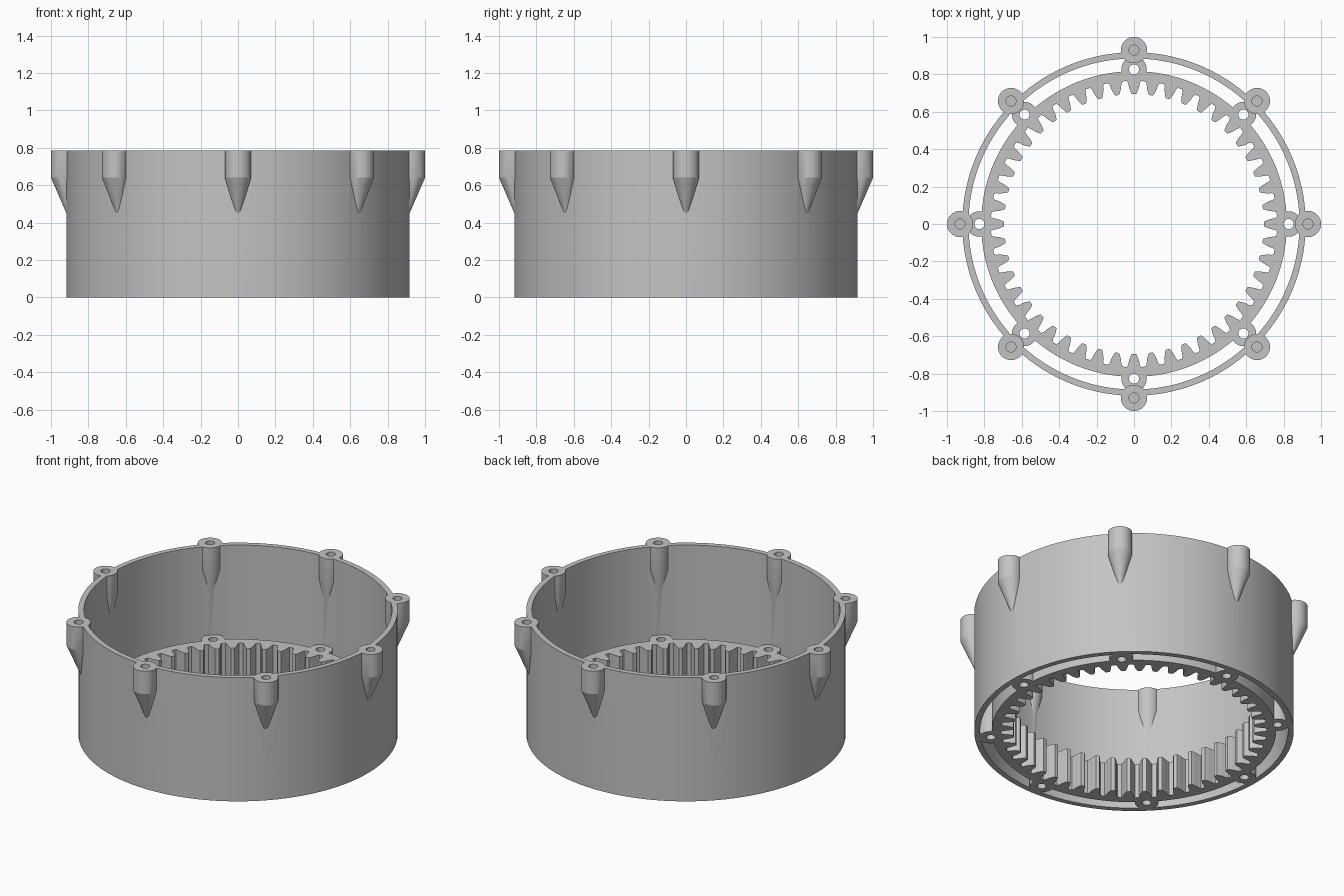
import bpy, bmesh, math
from math import sin, cos, tau

cube = bpy.data.objects.get("Cube")
if cube:
    bpy.data.objects.remove(cube, do_unlink=True)

HEIGHT, GEAR_HEIGHT = 0.785, 0.22
SHELL_OUT, SHELL_IN = 0.918, 0.885
BOSS_R, BOSS_AT, HOLE_R = 0.07, 0.93, 0.027
GEAR_OUT, LUG_AT = 0.817, 0.827
TEETH = 48

grey = bpy.data.materials.new("plain grey")
grey.use_nodes = True
grey.diffuse_color = (0.55, 0.55, 0.55, 1)
grey.node_tree.nodes["Principled BSDF"].inputs["Base Color"].default_value = grey.diffuse_color


def finish(name, bm):
    bmesh.ops.recalc_face_normals(bm, faces=bm.faces)
    mesh = bpy.data.meshes.new(name)
    bm.to_mesh(mesh)
    bm.free()
    mesh.materials.append(grey)
    ob = bpy.data.objects.new(name, mesh)
    bpy.context.collection.objects.link(ob)
    return ob


def ring(name, inner, outer_r, z0, z1):
    """Upright ring; inner is a list of (radius, angle)."""
    bm = bmesh.new()
    loops = []
    for z in (z0, z1):
        for radii in ([r for r, a in inner], [outer_r] * len(inner)):
            loops.append([bm.verts.new((r * cos(a), r * sin(a), z))
                          for r, (_, a) in zip(radii, inner)])
    in0, out0, in1, out1 = loops
    n = len(inner)
    for p, q in ((in0, out0), (out0, out1), (out1, in1), (in1, in0)):
        for i in range(n):
            j = (i + 1) % n
            bm.faces.new((p[i], p[j], q[j], q[i]))
    return finish(name, bm)


def eight_posts(name, at, radius, z0, z1, tip=None, segs=32):
    """Eight round posts on a circle; tip=(radius, z) adds a slanted point below."""
    bm = bmesh.new()
    for k in range(8):
        a = k * tau / 8
        cx, cy = at * cos(a), at * sin(a)
        low, high = [[bm.verts.new((cx + radius * cos(a + i * tau / segs),
                                    cy + radius * sin(a + i * tau / segs), z))
                      for i in range(segs)] for z in (z0, z1)]
        bm.faces.new(high)
        if tip:
            point = bm.verts.new((tip[0] * cos(a), tip[0] * sin(a), tip[1]))
        else:
            bm.faces.new(low)
        for i in range(segs):
            j = (i + 1) % segs
            bm.faces.new((low[i], low[j], high[j], high[i]))
            if tip:
                bm.faces.new((low[j], low[i], point))
    return finish(name, bm)


def combine(ob, other, operation):
    mod = ob.modifiers.new(operation.lower(), "BOOLEAN")
    mod.operation, mod.solver, mod.object = operation, "EXACT", other
    bpy.ops.object.select_all(action="DESELECT")
    bpy.context.view_layer.objects.active = ob
    ob.select_set(True)
    bpy.ops.object.modifier_apply(modifier=mod.name)
    bpy.data.objects.remove(other, do_unlink=True)


def smooth(ob):
    bpy.ops.object.select_all(action="DESELECT")
    bpy.context.view_layer.objects.active = ob
    ob.select_set(True)
    bpy.ops.object.shade_smooth_by_angle(angle=math.radians(20))


# Outer shell with pointed screw bosses and blind screw holes
circle = [(SHELL_IN, (i + 0.5) * tau / 128) for i in range(128)]
shell = ring("outer_shell", circle, SHELL_OUT, 0, HEIGHT)
combine(shell, eight_posts("screw_bosses", BOSS_AT, BOSS_R, 0.64, HEIGHT, (0.9, 0.41)), "UNION")
combine(shell, eight_posts("screw_holes", BOSS_AT, HOLE_R, HEIGHT - 0.15, HEIGHT + 0.1, segs=24),
        "DIFFERENCE")
smooth(shell)

# Inner toothed ring: half tooth as (radius, half width), mirrored to a full tooth
half_tooth = [(0.765, 0.038), (0.752, 0.031), (0.73, 0.026), (0.71, 0.019), (0.694, 0.011)]
tooth = [(r, -w / r) for r, w in half_tooth] + [(r, w / r) for r, w in reversed(half_tooth)]
profile = [(r, a + k * tau / TEETH) for k in range(TEETH) for r, a in tooth]
gear = ring("ring_gear", profile, GEAR_OUT, 0, GEAR_HEIGHT)

# Lugs that tie the toothed ring to the shell, with through holes
combine(gear, eight_posts("lugs", LUG_AT, 0.068, 0, GEAR_HEIGHT), "UNION")
combine(gear, eight_posts("lug_holes", LUG_AT, HOLE_R, -0.1, GEAR_HEIGHT + 0.1, segs=24),
        "DIFFERENCE")
smooth(gear)
